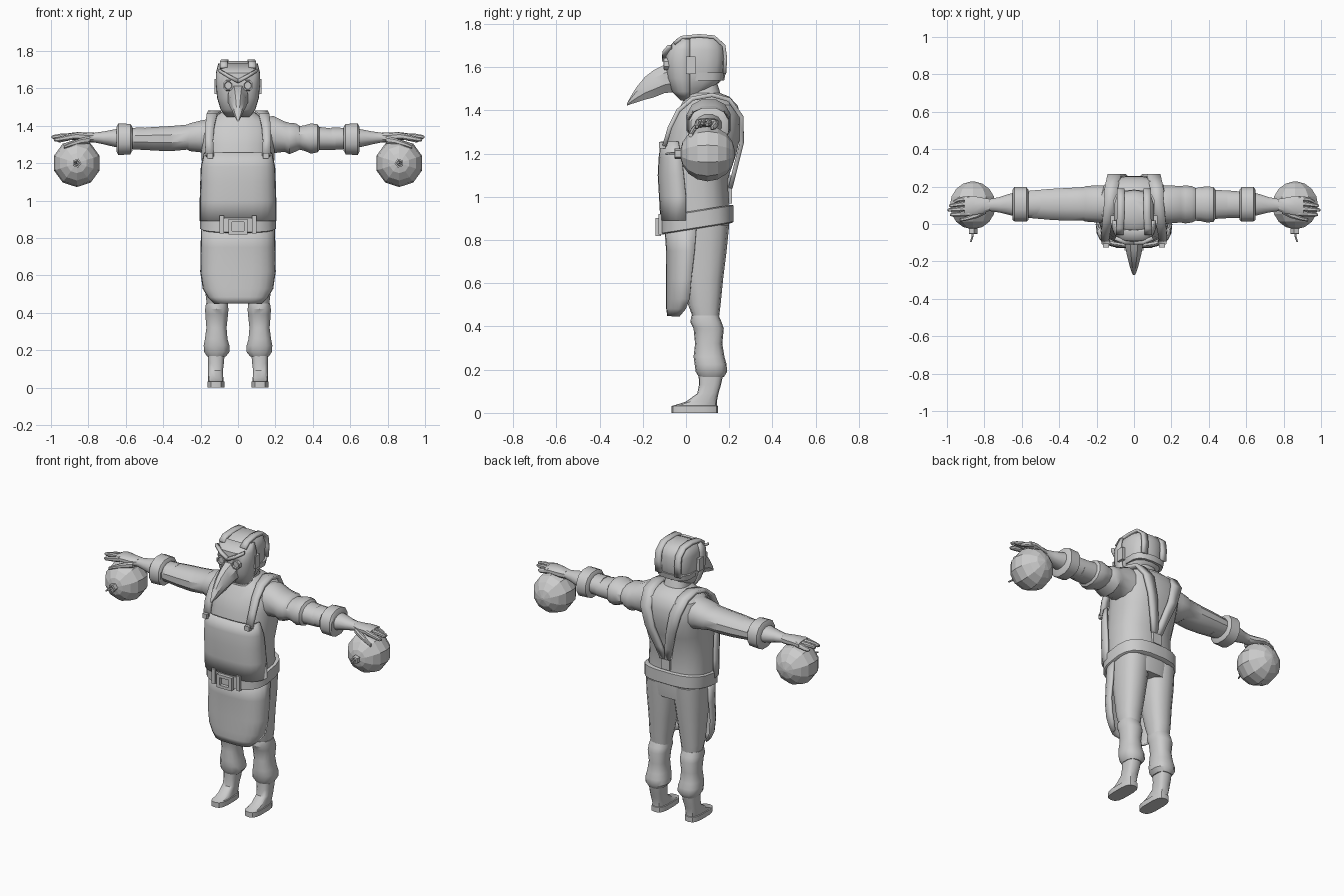
import bpy, bmesh, math
from mathutils import Vector

grey = bpy.data.materials.new("plain grey")
grey.diffuse_color = (0.6, 0.6, 0.6, 1)


def finish(name, bm, mirror=False, thick=0, angle=35):
    bmesh.ops.recalc_face_normals(bm, faces=bm.faces[:])
    me = bpy.data.meshes.new(name)
    bm.to_mesh(me)
    bm.free()
    me.materials.append(grey)
    if angle:
        me.shade_smooth()
        me.set_sharp_from_angle(angle=math.radians(angle))
    ob = bpy.data.objects.new(name, me)
    bpy.context.collection.objects.link(ob)
    if thick:
        m = ob.modifiers.new("thickness", 'SOLIDIFY')
        m.thickness, m.offset = thick, 0
    if mirror:
        ob.modifiers.new("mirror", 'MIRROR').use_mirror_merge = False
    return ob


def power(v, e):
    return math.copysign(abs(v) ** e, v)


def skin(bm, rings, closed=True):
    n = len(rings[0])
    for a, b in zip(rings, rings[1:]):
        for i in range(n if closed else n - 1):
            j = (i + 1) % n
            bm.faces.new((a[i], a[j], b[j], b[i]))


def loft(name, axis, secs, n=14, e=0.8, mirror=False, tilt=0, angle=35, side=1):
    """Skin rounded sections (t, a0, a1, b0, b1) placed along an axis."""
    bm = bmesh.new()
    rings = []
    for t, a0, a1, b0, b1 in secs:
        ring = []
        for i in range(n):
            w = math.tau * (i + 0.5) / n
            a = (a0 + a1) / 2 + (a1 - a0) / 2 * power(math.cos(w), e)
            b = (b0 + b1) / 2 + (b1 - b0) / 2 * power(math.sin(w), e)
            co = {'z': (a, b, t), 'x': (t * side, a, b), 'y': (a, t, b)}[axis]
            ring.append(bm.verts.new((co[0], co[1], co[2] + tilt * co[1])))
        rings.append(ring)
    skin(bm, rings)
    bm.faces.new(rings[0])
    bm.faces.new(rings[-1])
    return finish(name, bm, mirror, angle=angle)


def panel(name, rows, thick=0.014, n=13, e=0.7):
    """Half-wrapped front sheet from rows (z, half width, front y, edge y)."""
    bm = bmesh.new()
    rings = []
    for z, hw, yf, yb in rows:
        ws = [math.pi * (i / (n - 1) - 0.5) for i in range(n)]
        rings.append([bm.verts.new((hw * power(math.sin(w), e),
                                    yb + (yf - yb) * max(0, math.cos(w)) ** e, z)) for w in ws])
    skin(bm, rings, closed=False)
    return finish(name, bm, thick=thick)


def ribbon(name, pts, thick, mirror=True, across=(1, 0, 0)):
    """Strap through points (x, y, z, half width)."""
    bm = bmesh.new()
    d = Vector(across)
    rings = [[bm.verts.new(Vector(p[:3]) - d * p[3]), bm.verts.new(Vector(p[:3]) + d * p[3])] for p in pts]
    skin(bm, rings, closed=False)
    return finish(name, bm, mirror, thick)


def box(name, x0, x1, y0, y1, z0, z1, mirror=False):
    bm = bmesh.new()
    bmesh.ops.create_cube(bm, size=1)
    for v in bm.verts:
        v.co = ((x0 + x1) / 2 + v.co.x * (x1 - x0), (y0 + y1) / 2 + v.co.y * (y1 - y0),
                (z0 + z1) / 2 + v.co.z * (z1 - z0))
    return finish(name, bm, mirror, angle=0)


# Body and neck
loft("torso", 'z', [(.78, -.17, .17, -.04, .19), (.86, -.19, .19, -.08, .2), (.95, -.192, .192, -.1, .2),
                    (1.08, -.188, .188, -.11, .195), (1.2, -.195, .195, -.1, .235), (1.3, -.2, .2, -.085, .258),
                    (1.37, -.2, .2, -.06, .255), (1.425, -.18, .18, -.025, .24), (1.465, -.1, .1, -.005, .2),
                    (1.48, -.075, .075, .01, .16), (1.54, -.065, .065, .02, .14)], n=20)
# Legs, trouser bottoms and shoes
loft("upper_leg", 'z', [(.42, .055, .165, .04, .15), (.5, .045, .175, .01, .16), (.62, .025, .18, -.01, .172),
                        (.75, .008, .188, -.03, .188), (.87, .0, .19, -.05, .2)], mirror=True)
loft("lower_trouser", 'z', [(.165, .065, .165, .06, .175), (.19, .045, .182, .045, .19), (.225, .045, .185, .04, .188),
                            (.26, .055, .178, .035, .178), (.32, .06, .17, .042, .168), (.39, .052, .176, .035, .175),
                            (.42, .05, .177, .02, .165), (.45, .055, .172, .025, .152)], mirror=True)
loft("shoe", 'z', [(0, .072, .165, -.068, .148), (.032, .072, .165, -.068, .148), (.034, .077, .16, -.058, .143),
                   (.052, .078, .16, .0, .143), (.09, .08, .16, .052, .15), (.13, .075, .16, .06, .162),
                   (.19, .07, .162, .058, .175)], mirror=True, e=.65)
# Apron
panel("apron_skirt", [(.88, .19, -.095, .05), (.75, .193, -.085, .04), (.62, .195, -.085, .025),
                      (.53, .182, -.085, .018), (.485, .155, -.085, .0), (.45, .12, -.08, -.03)])
panel("apron_bib", [(.89, .198, -.112, .0), (1.0, .198, -.118, .0), (1.1, .195, -.124, -.01),
                    (1.18, .192, -.12, -.02), (1.255, .175, -.11, -.035)])
ribbon("apron_strap", [(.15, -.1, 1.235, .022), (.155, -.075, 1.32, .022), (.15, -.035, 1.4, .024),
                       (.14, .03, 1.455, .028), (.125, .12, 1.472, .034), (.12, .2, 1.45, .036),
                       (.105, .257, 1.37, .036), (.075, .258, 1.25, .03), (.035, .225, 1.12, .025),
                       (.016, .205, 1.04, .02)], .02)
box("back_strap_end", -.03, .03, .19, .212, .97, 1.1)
box("bib_button", .135, .165, -.125, -.095, 1.225, 1.255, mirror=True)
# Belt with buckle
loft("belt", 'z', [(.845, -.198, .198, -.113, .212), (.85, -.206, .206, -.122, .222),
                   (.925, -.206, .206, -.122, .222), (.93, -.198, .198, -.113, .212)], n=20, e=.7, tilt=.16)
for i, s in enumerate((-1, 1)):
    box(f"buckle_bar_{i}", -.052, .052, -.142, -.115, .86 + s * .033 - .009, .86 + s * .033 + .009)
    box(f"buckle_side_{i}", s * .042 - .01, s * .042 + .01, -.142, -.115, .82, .9)
box("belt_loop", .075, .1, -.128, -.1, .825, .92, mirror=True)

# Head, mask and cap
loft("head", 'z', [(1.46, -.055, .055, -.02, .06), (1.5, -.085, .085, -.05, .115), (1.53, -.098, .098, -.06, .155),
                   (1.56, -.106, .106, -.07, .175), (1.62, -.11, .11, -.078, .18), (1.68, -.11, .11, -.075, .182),
                   (1.72, -.1, .1, -.045, .165), (1.745, -.075, .075, .01, .125)], n=14, e=.7)
panel("face_mask", [(1.45, .06, -.02, .018), (1.49, .088, -.06, .018), (1.55, .106, -.082, .018),
                    (1.62, .113, -.092, .018), (1.68, .113, -.086, .018), (1.73, .1, -.035, .018)], .012)
loft("beak", 'y', [(-.05, -.06, .06, 1.48, 1.635), (-.1, -.055, .055, 1.475, 1.617), (-.15, -.045, .045, 1.455, 1.592),
                   (-.19, -.035, .035, 1.446, 1.56), (-.23, -.024, .024, 1.434, 1.51),
                   (-.255, -.015, .015, 1.428, 1.468), (-.273, -.005, .005, 1.422, 1.434)], n=8, e=1)
loft("eye_rim", 'y', [(-.06, .02, .084, 1.583, 1.647), (-.102, .022, .082, 1.585, 1.645),
                      (-.104, .03, .074, 1.593, 1.637), (-.094, .033, .071, 1.596, 1.634)],
     n=8, e=1, mirror=True, angle=25)
ribbon("brow", [(.0, -.1, 1.638, .011), (.05, -.098, 1.665, .01), (.1, -.075, 1.695, .008)], .022, across=(0, 0, 1))
ribbon("cap_strap", [(.075, -.055, 1.71, .02), (.075, -.02, 1.738, .02), (.07, .06, 1.746, .02),
                     (.07, .13, 1.74, .02), (.07, .175, 1.7, .02), (.07, .183, 1.64, .02),
                     (.07, .178, 1.57, .02)], .016)
loft("cap_band", 'z', [(1.54, -.108, .108, .0, .177), (1.575, -.113, .113, .0, .184)], n=14, e=.7)
box("side_clasp", .1, .126, .0, .045, 1.57, 1.65, mirror=True)

# Arms: the right sleeve is plain, the left one has rolled folds
cuff = [(.565, .02, .185, 1.265, 1.395), (.575, .01, .2, 1.245, 1.412), (.64, .012, .2, 1.24, 1.415),
        (.65, .02, .185, 1.26, 1.395)]
forearm = [(.5, .03, .18, 1.268, 1.392), (.6, .03, .175, 1.275, 1.39), (.66, .045, .165, 1.285, 1.382),
           (.72, .06, .145, 1.3, 1.37), (.77, .068, .135, 1.31, 1.363), (.8, .065, .138, 1.31, 1.362)]
plain = [(.15, .0, .21, 1.24, 1.44), (.2, .005, .21, 1.255, 1.43), (.26, .01, .205, 1.262, 1.415),
         (.27, .015, .2, 1.27, 1.408), (.36, .015, .195, 1.262, 1.4), (.45, .02, .19, 1.265, 1.395),
         (.56, .03, .18, 1.275, 1.385)]
rolled = [(.15, .0, .21, 1.24, 1.45), (.19, .0, .21, 1.25, 1.455), (.25, .005, .205, 1.258, 1.425),
          (.275, .0, .21, 1.245, 1.418), (.31, .005, .205, 1.26, 1.415), (.33, .015, .195, 1.27, 1.4),
          (.36, .012, .2, 1.262, 1.405), (.39, .005, .205, 1.248, 1.415), (.425, .008, .2, 1.255, 1.41),
          (.435, .025, .185, 1.268, 1.395), (.52, .03, .18, 1.27, 1.385)]
for side, label, sleeve in ((-1, "right", plain), (1, "left", rolled)):
    loft(label + "_sleeve", 'x', sleeve, n=12, e=.9, side=side)
    loft(label + "_cuff", 'x', cuff, n=12, e=.85, side=side)
    loft(label + "_forearm", 'x', forearm, n=12, e=.95, side=side)

# Hands resting on the balls
    loft(label + "_palm", 'x', [(.77, .07, .135, 1.31, 1.363), (.81, .055, .142, 1.31, 1.364),
                                (.86, .045, .152, 1.322, 1.366), (.905, .042, .152, 1.325, 1.36)],
         n=10, side=side)
    for i, (ya, yb, xe, ze) in enumerate(((.055, .05, .985, 1.325), (.083, .075, .998, 1.34),
                                          (.111, .098, .99, 1.335), (.138, .122, .965, 1.32))):
        loft(f"{label}_finger_{i}", 'x', [(.88, ya - .014, ya + .014, 1.325, 1.36),
                                          (.94, (ya + yb) / 2 - .013, (ya + yb) / 2 + .013, ze - .008, ze + .02),
                                          (xe - .01, yb - .01, yb + .01, ze - .011, ze + .011),
                                          (xe, yb - .005, yb + .005, ze - .006, ze + .005)], n=8, side=side)
    loft(label + "_thumb", 'x', [(.79, .055, .09, 1.305, 1.345), (.84, .03, .065, 1.3, 1.335),
                                 (.89, .018, .042, 1.288, 1.315), (.93, .012, .03, 1.277, 1.295)], n=8, side=side)

# Faceted balls with a plug and fuse at the front
ball = []
for k in range(9):
    w = math.pi * (k + .15) / 8.3
    r, y = .128 * math.sin(w), .1 - .128 * math.cos(w)
    ball.append((y, .862 - r, .862 + r, 1.2 - r, 1.2 + r))
loft("ball", 'y', ball, n=10, e=1, mirror=True, angle=0)
loft("plug", 'y', [(-.01, .837, .887, 1.175, 1.225), (-.052, .837, .887, 1.175, 1.225),
                   (-.054, .847, .877, 1.185, 1.215), (-.035, .85, .874, 1.188, 1.212)],
     n=5, e=1, mirror=True, angle=0)
loft("fuse", 'y', [(-.03, .856, .868, 1.194, 1.206), (-.065, .858, .87, 1.196, 1.208),
                   (-.095, .868, .878, 1.194, 1.204)], n=5, e=1, mirror=True)
